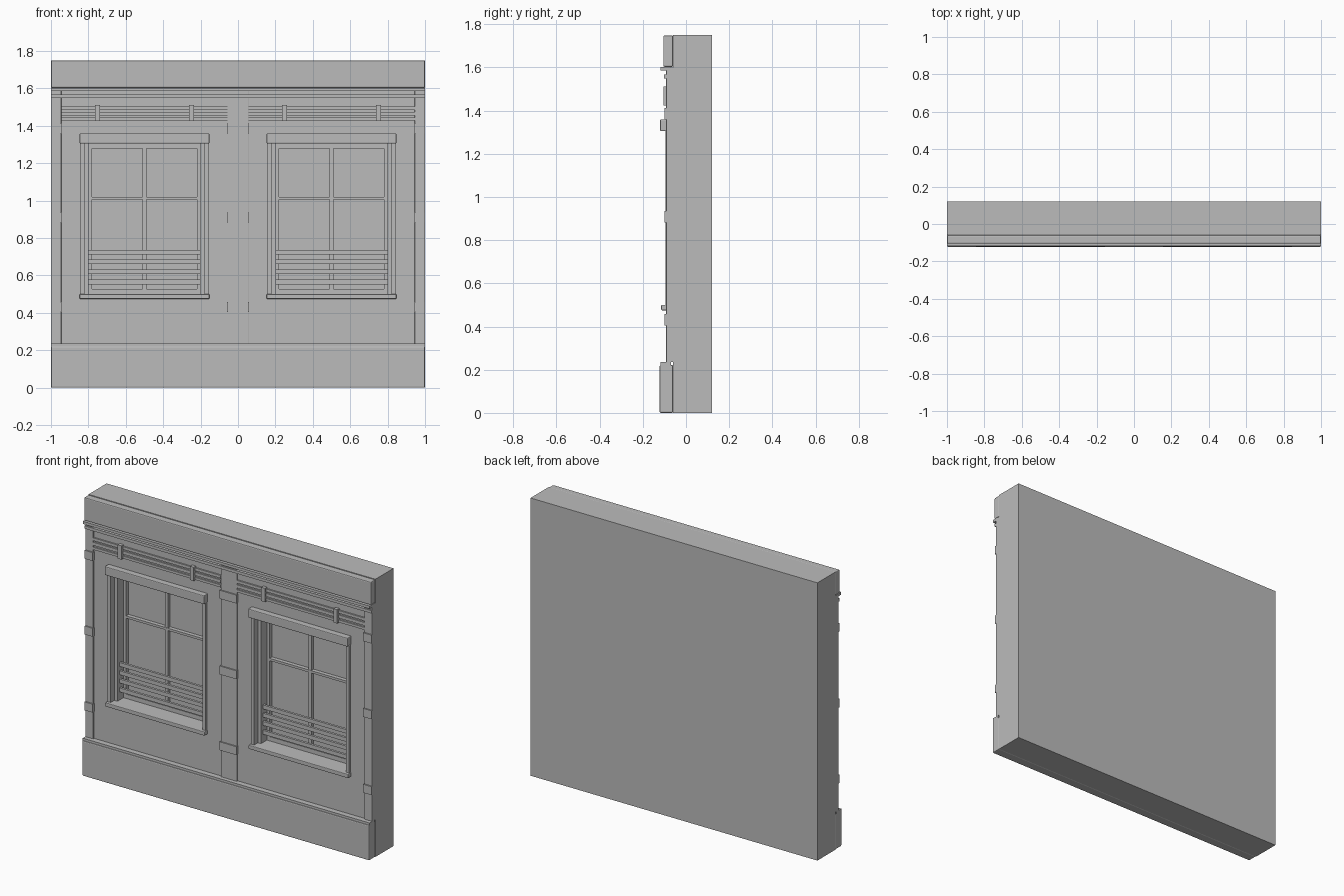
import bpy, bmesh

if "Cube" in bpy.data.objects:
    bpy.data.objects.remove(bpy.data.objects["Cube"])

GREY = bpy.data.materials.new("stone grey")
GREY.diffuse_color = (0.5, 0.5, 0.5, 1)
GREY.use_nodes = True
GREY.node_tree.nodes["Principled BSDF"].inputs["Base Color"].default_value = GREY.diffuse_color


def finish(name, bm, bevel=0):
    bmesh.ops.recalc_face_normals(bm, faces=bm.faces)
    me = bpy.data.meshes.new(name)
    bm.to_mesh(me)
    bm.free()
    ob = bpy.data.objects.new(name, me)
    bpy.context.collection.objects.link(ob)
    me.materials.append(GREY)
    if bevel:
        mod = ob.modifiers.new("bevel", 'BEVEL')
        mod.width, mod.segments = bevel, 2
    return ob


def box(name, x0, x1, y0, y1, z0, z1, bevel=0):
    bm = bmesh.new()
    bmesh.ops.create_cube(bm, size=1)
    for v in bm.verts:
        v.co = (x0 + (v.co.x + .5) * (x1 - x0),
                y0 + (v.co.y + .5) * (y1 - y0),
                z0 + (v.co.z + .5) * (z1 - z0))
    return finish(name, bm, bevel)


# Wall: stepped side profile swept across the width
profile = [(.12, 0), (.12, 1.75), (-.06, 1.75), (-.06, 1.6),
           (-.083, 1.6), (-.083, .235), (-.06, .235), (-.06, 0)]
bm = bmesh.new()
face = bm.faces.new([bm.verts.new((-1, y, z)) for y, z in profile])
swept = bmesh.ops.extrude_face_region(bm, geom=[face])["geom"]
bmesh.ops.translate(bm, vec=(2, 0, 0),
                    verts=[g for g in swept if isinstance(g, bmesh.types.BMVert)])
wall = finish("wall", bm)

# Bands along the bottom and top
box("base_band", -1, 1, -.122, -.06, 0, .222, .006)
box("base_cap", -1, 1, -.118, -.07, .215, .236)
box("top_band", -1, 1, -.105, -.06, 1.603, 1.748, .006)
box("cornice", -1, 1, -.117, -.07, 1.585, 1.602)
box("cornice_moulding", -1, 1, -.101, -.07, 1.55, 1.568)

# Pilasters with three raised blocks each
for name, x0, x1 in (("left", -1, -.945), ("middle", -.056, .056), ("right", .945, 1)):
    box(name + "_pilaster", x0, x1, -.092, -.07, .23, 1.588, .003)
    for z in (.405, .883, 1.36):
        box(name + "_pilaster_block", x0 - .002 * (x0 > -1), x1 + .002 * (x1 < 1),
            -.1, -.07, z, z + .053)

for side, c in (("left", -.5), ("right", .5)):
    # Opening cut through the front of the wall
    cutter = box(side + "_window_cutter", c - .322, c + .322, -.2, .025, .49, 1.315)
    cutter.hide_render = True
    cutter.hide_viewport = True
    cut = wall.modifiers.new(side + " opening", 'BOOLEAN')
    cut.object, cut.operation, cut.solver = cutter, 'DIFFERENCE', 'EXACT'

    # Lintel, sill and stepped jambs
    box(side + "_lintel", c - .347, c + .347, -.12, -.07, 1.305, 1.36, .005)
    box(side + "_sill", c - .347, c + .347, -.115, .025, .475, .5, .004)
    for s in (-1, 1):
        for part, a, b, y in (("outer", .32, .342, -.096), ("inner", .298, .325, -.06)):
            xs = sorted((c + s * a, c + s * b))
            box(f"{side}_{part}_jamb", *xs, y, .025, .49, 1.31)

    # Sash frame and glazing bars
    for s in (-1, 1):
        xs = sorted((c + s * .28, c + s * .302))
        box(side + "_sash_stile", *xs, 0, .025, .5, 1.31)
    for z0, z1 in ((.495, .527), (1.005, 1.02), (1.28, 1.315)):
        box(side + "_sash_rail", c - .29, c + .29, 0, .025, z0, z1)
    box(side + "_glazing_bar", c - .01, c + .01, .002, .025, .5, 1.3)

    # Guard slats across the lower part
    for z in (.712, .66, .608, .552):
        box(side + "_guard_slat", c - .3, c + .3, -.04, -.025, z, z + .025)

    # Triple frieze rail with two clips
    x0, x1 = sorted((c + (.445 if c > 0 else -.445), .056 if c > 0 else -.056))
    for z, h in ((1.485, .018), (1.455, .02), (1.428, .016)):
        box(side + "_frieze_rail", x0, x1, -.092, -.07, z, z + h)
    for s in (-1, 1):
        m = c + s * .252
        box(side + "_rail_clip", m - .013, m + .013, -.105, -.07, 1.425, 1.512)
